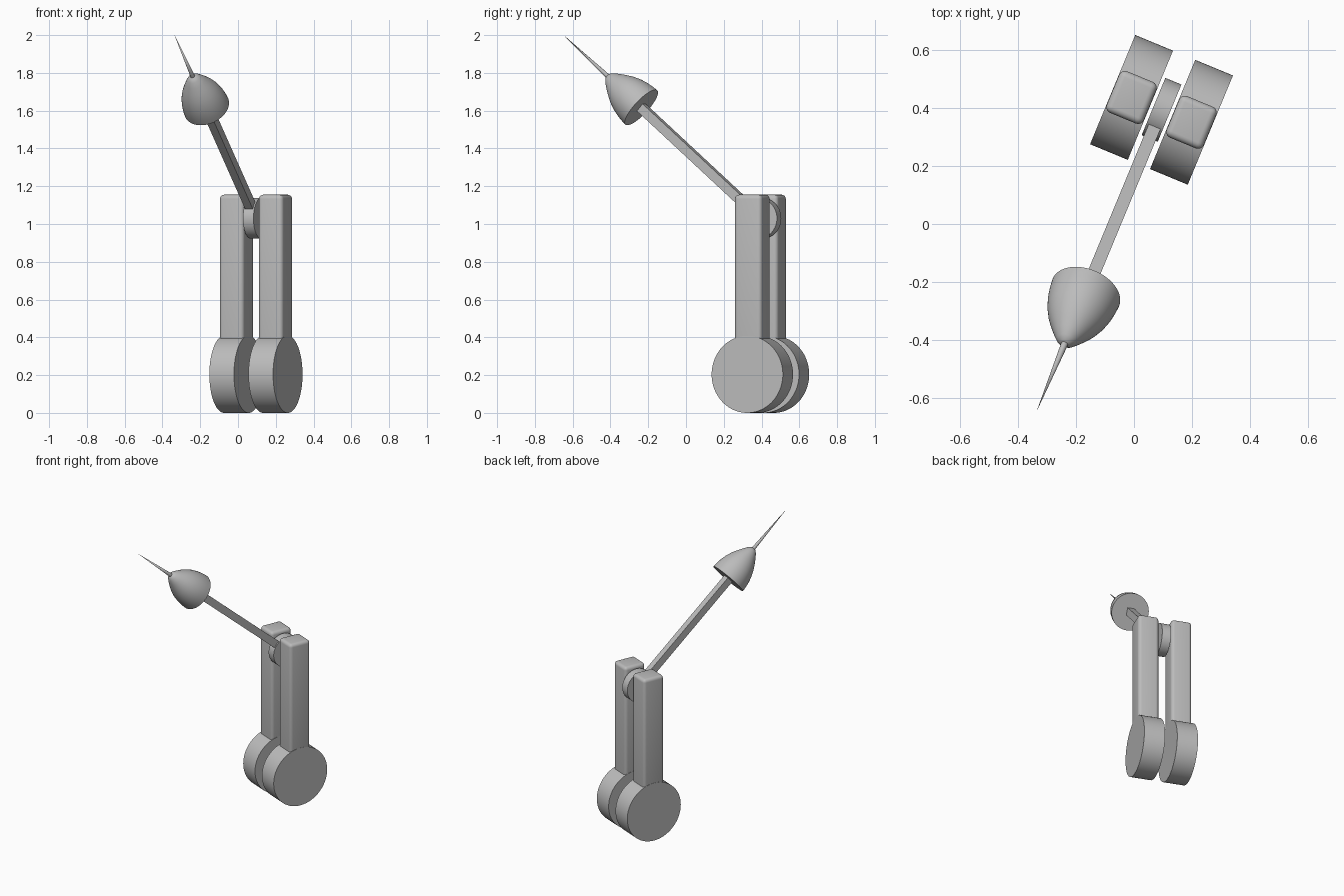
import bpy, bmesh, math
from mathutils import Matrix, Vector

if "Cube" in bpy.data.objects:
    bpy.data.objects.remove(bpy.data.objects["Cube"], do_unlink=True)

GREY = (0.5, 0.5, 0.5, 1)
mat = bpy.data.materials.new("plain grey")
mat.use_nodes = True
mat.diffuse_color = GREY
mat.node_tree.nodes["Principled BSDF"].inputs["Base Color"].default_value = GREY

# The whole model is turned about the vertical; local x is the wheel axle
BASE = Matrix.Translation((0.095, 0.394, 0)) @ Matrix.Rotation(math.radians(-22.5), 4, 'Z')
# Arm frame: local z runs from the pivot along the arm
PIVOT_Z = 1.03
ARM = BASE @ Matrix.Translation((0, 0, PIVOT_Z)) @ Matrix.Rotation(math.radians(49.3), 4, 'X')
SIDEWAYS = Matrix.Rotation(math.pi / 2, 4, 'Y')


def finish(name, bm, matrix):
    bmesh.ops.recalc_face_normals(bm, faces=bm.faces)
    mesh = bpy.data.meshes.new(name)
    bm.to_mesh(mesh)
    bm.free()
    mesh.transform(matrix)
    mesh.materials.append(mat)
    ob = bpy.data.objects.new(name, mesh)
    bpy.context.collection.objects.link(ob)
    bpy.ops.object.select_all(action='DESELECT')
    ob.select_set(True)
    bpy.context.view_layer.objects.active = ob
    bpy.ops.object.shade_smooth_by_angle(angle=math.radians(35))
    return ob


def cylinder(name, r1, r2, depth, matrix, sides=64):
    bm = bmesh.new()
    bmesh.ops.create_cone(bm, cap_ends=True, segments=sides,
                          radius1=r1, radius2=r2, depth=depth)
    return finish(name, bm, matrix)


def box(name, size, matrix, bevel=0):
    bm = bmesh.new()
    bmesh.ops.create_cube(bm, size=1)
    bmesh.ops.scale(bm, vec=size, verts=bm.verts)
    if bevel:
        bmesh.ops.bevel(bm, geom=bm.edges[:], offset=bevel, segments=5,
                        profile=0.5, affect='EDGES')
    return finish(name, bm, matrix)


def lathe(name, profile, matrix, sides=64):
    bm = bmesh.new()
    verts = [bm.verts.new((r, 0, z)) for r, z in profile]
    edges = [bm.edges.new(pair) for pair in zip(verts, verts[1:])]
    bmesh.ops.spin(bm, geom=verts + edges, cent=(0, 0, 0), axis=(0, 0, 1),
                   angle=2 * math.pi, steps=sides, use_merge=True)
    bmesh.ops.remove_doubles(bm, verts=bm.verts, dist=0.0001)
    return finish(name, bm, matrix)


# Paired wheels and upright posts
for side, label in ((-1, "right"), (1, "left")):
    x = side * 0.112
    cylinder(label + "_wheel", 0.204, 0.204, 0.141,
             BASE @ Matrix.Translation((x, 0, 0.204)) @ SIDEWAYS, 96)
    box(label + "_post", Vector((0.139, 0.155, 0.855)),
        BASE @ Matrix.Translation((x, 0, 0.7275)), 0.022)

# Pivot disc between the posts
cylinder("pivot_disc", 0.107, 0.107, 0.06,
         BASE @ Matrix.Translation((0, 0, PIVOT_Z)) @ SIDEWAYS)

# Square arm bar
box("arm_bar", Vector((0.044, 0.05, 0.95)), ARM @ Matrix.Translation((0, 0, 0.475)))

# Rounded bell head with a flat back
lathe("bell_head", [(0, 0.9), (0.124, 0.9), (0.122, 0.93), (0.117, 0.965),
                    (0.107, 1.005), (0.091, 1.045), (0.072, 1.08), (0.052, 1.112),
                    (0.034, 1.138), (0.018, 1.153), (0, 1.158)], ARM)

# Needle tip
cylinder("needle", 0.013, 0, 0.358, ARM @ Matrix.Translation((0, 0, 1.309)), 16)
